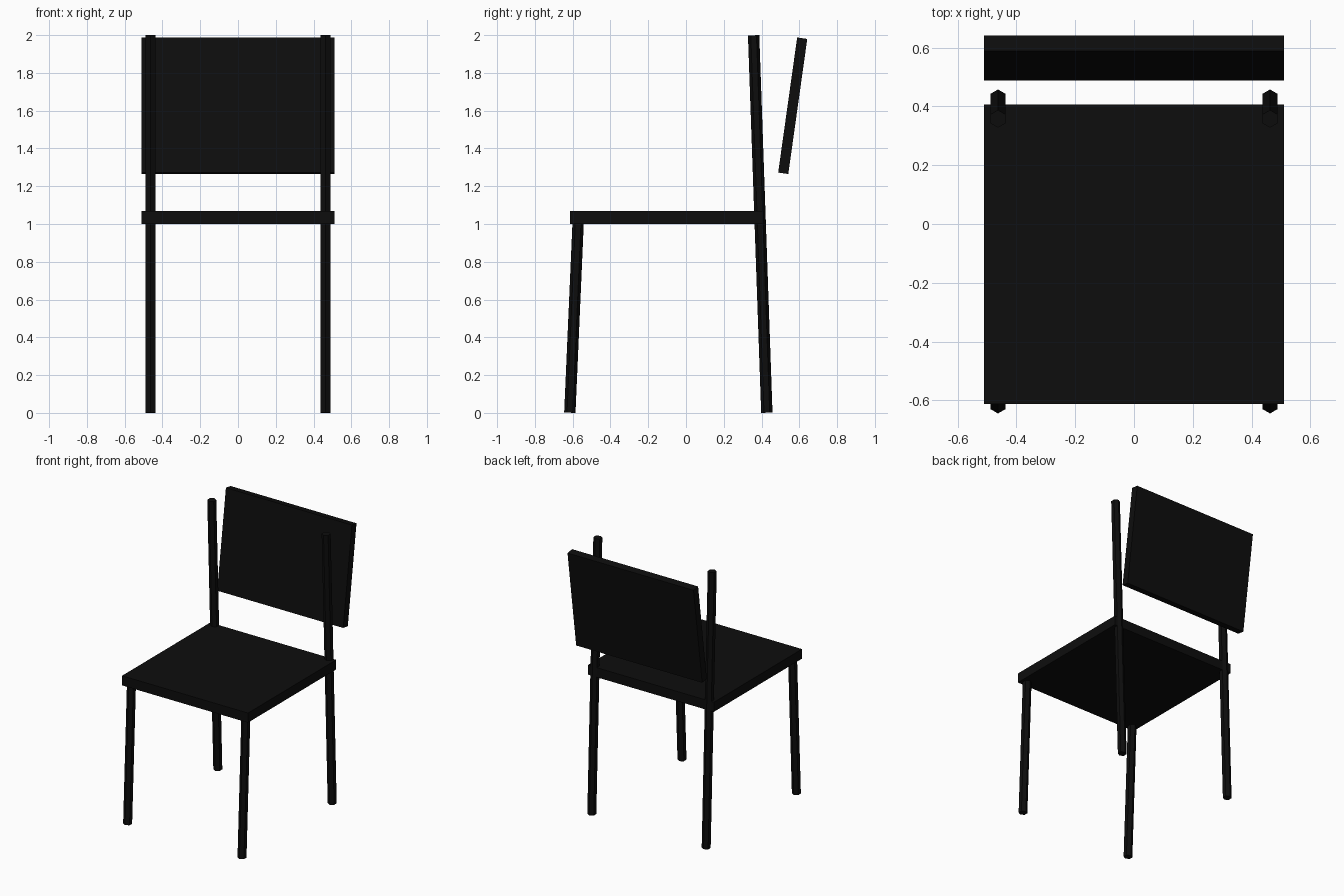
import bpy
from math import radians
from mathutils import Vector

default = bpy.data.objects.get("Cube")
if default:
    bpy.data.objects.remove(default, do_unlink=True)

# One matte black for the whole chair
black = bpy.data.materials.new("matte_black")
black.use_nodes = True
colour = (0.004, 0.004, 0.004, 1)
black.diffuse_color = colour
black.node_tree.nodes["Principled BSDF"].inputs["Base Color"].default_value = colour


def finish(name):
    obj = bpy.context.object
    obj.name = obj.data.name = name
    obj.data.materials.append(black)
    return obj


def slab(name, centre, size, tilt=0):
    bpy.ops.mesh.primitive_cube_add(size=1, location=centre, rotation=(tilt, 0, 0))
    obj = finish(name)
    obj.scale = size
    return obj


def leg(name, foot, top):
    """Hexagonal rod, leaning in the y-z plane, between two points."""
    foot, top = Vector(foot), Vector(top)
    axis = top - foot
    lean = Vector((0, 0, 1)).rotation_difference(axis).to_euler()
    bpy.ops.mesh.primitive_cylinder_add(vertices=6, radius=0.03, depth=axis.length,
                                        location=(foot + top) / 2, rotation=lean)
    return finish(name)


# Seat and leaning backrest panel
slab("seat", (0, -0.103, 1.035), (1.02, 1.02, 0.07))
slab("backrest", (0, 0.565, 1.626), (1.02, 0.054, 0.722), radians(-8))

# Splayed front legs and tall back posts
for side, x in (("left", 0.463), ("right", -0.463)):
    leg("front_leg_" + side, (x, -0.615, 0.001), (x, -0.57, 1.03))
    leg("back_post_" + side, (x, 0.428, 0.001), (x, 0.358, 1.999))
